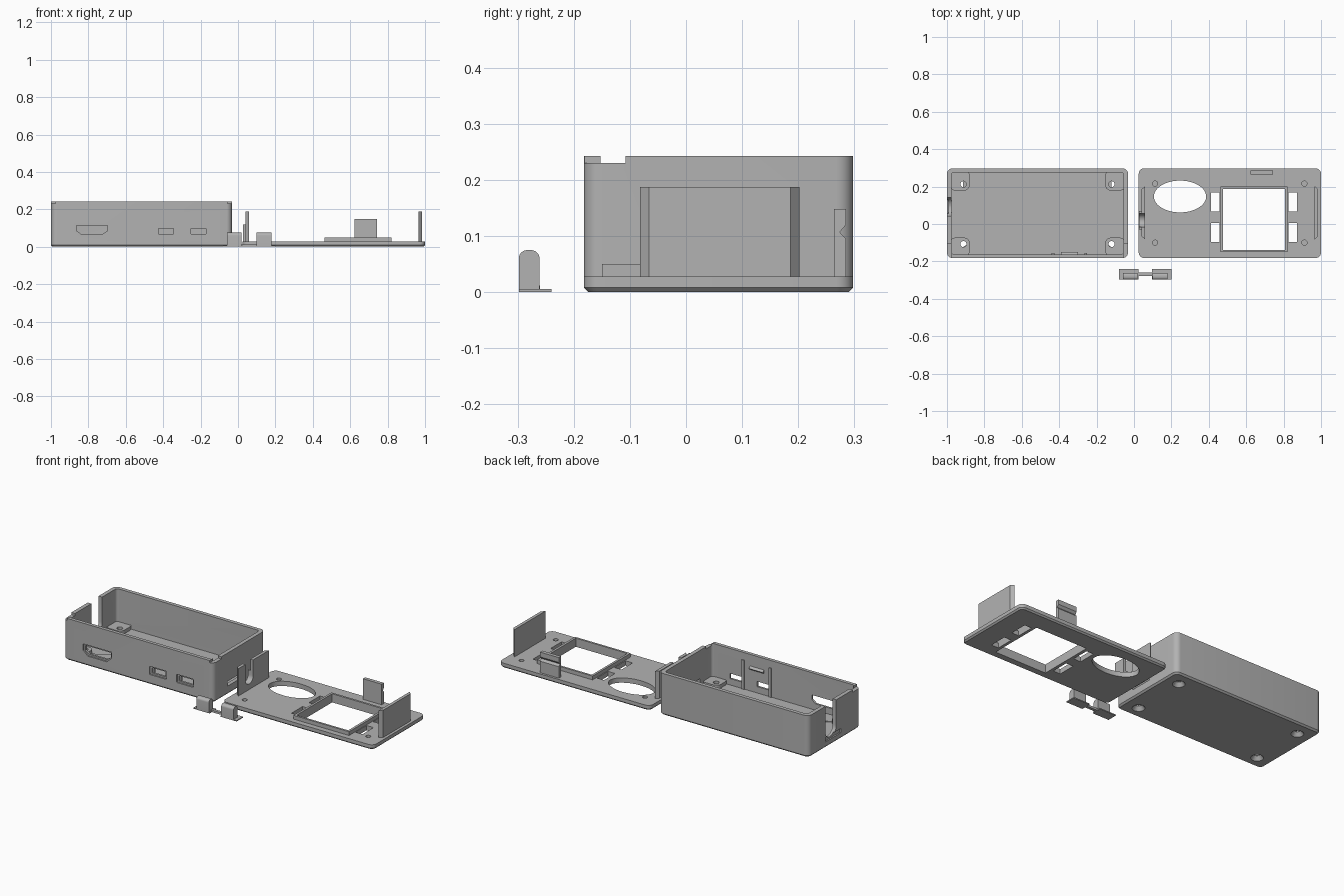
import bpy, bmesh, math
from mathutils import Vector

if "Cube" in bpy.data.objects:
    bpy.data.objects.remove(bpy.data.objects["Cube"])

grey = bpy.data.materials.new("plain_grey")
grey.use_nodes = True
grey.diffuse_color = (0.45, 0.45, 0.45, 1)
grey.node_tree.nodes["Principled BSDF"].inputs["Base Color"].default_value = (0.45, 0.45, 0.45, 1)

AXES = {"z": lambda u, v, w: (u, v, w),
        "x": lambda u, v, w: (w, u, v),
        "y": lambda u, v, w: (u, w, v)}


def rect(u0, v0, u1, v1, r=0, r_low=None, n=6):
    """Rectangle outline; r rounds the upper corners, r_low the lower ones."""
    r_low = r if r_low is None else r_low
    pts = []
    for i, (u, v, rad) in enumerate([(u1, v1, r), (u0, v1, r), (u0, v0, r_low), (u1, v0, r_low)]):
        if not rad:
            pts.append((u, v))
            continue
        cu = u - rad if u == u1 else u + rad
        cv = v - rad if v == v1 else v + rad
        for k in range(n + 1):
            a = math.pi / 2 * (i + k / n)
            pts.append((cu + rad * math.cos(a), cv + rad * math.sin(a)))
    return pts


def ellipse(u, v, ru, rv=None, n=32):
    rv = rv or ru
    return [(u + ru * math.cos(2 * math.pi * k / n), v + rv * math.sin(2 * math.pi * k / n))
            for k in range(n)]


def prism(name, pts, w0, w1, axis="z", chamfer=0, end_scale=1):
    """Extrude an outline from w0 to w1; end_scale tapers it, chamfer trims the low rim."""
    bm = bmesh.new()
    c = sum((Vector(p) for p in pts), Vector((0, 0))) / len(pts)
    far = [c + (Vector(p) - c) * end_scale for p in pts]
    put = AXES[axis]
    low = [bm.verts.new(put(p[0], p[1], w0)) for p in pts]
    high = [bm.verts.new(put(p[0], p[1], w1)) for p in far]
    base = bm.faces.new(low)
    bm.faces.new(high)
    for i in range(len(pts)):
        j = (i + 1) % len(pts)
        bm.faces.new((low[i], low[j], high[j], high[i]))
    bmesh.ops.recalc_face_normals(bm, faces=bm.faces)
    if chamfer:
        bmesh.ops.bevel(bm, geom=list(base.edges), offset=chamfer, segments=1,
                        profile=0.5, affect="EDGES")
    mesh = bpy.data.meshes.new(name)
    bm.to_mesh(mesh)
    bm.free()
    mesh.materials.append(grey)
    ob = bpy.data.objects.new(name, mesh)
    bpy.context.scene.collection.objects.link(ob)
    return ob


def combine(target, tool, operation="DIFFERENCE"):
    mod = target.modifiers.new("combine", "BOOLEAN")
    mod.operation, mod.solver, mod.object = operation, "EXACT", tool
    bpy.context.view_layer.objects.active = target
    bpy.ops.object.modifier_apply(modifier=mod.name)
    bpy.data.objects.remove(tool)


def cut(target, *args, **kw):
    combine(target, prism("cutter", *args, **kw))


def add(target, *args, **kw):
    combine(target, prism("addition", *args, **kw), "UNION")


Y0, Y1 = -0.182, 0.298
FLOOR, TOP = 0.027, 0.243

# Open case with rounded corners
case = prism("case", rect(-1, Y0, -0.032, Y1, 0.03), 0, TOP, chamfer=0.009)
cut(case, rect(-0.977, Y0 + 0.02, -0.055, Y1 - 0.022, 0.015), FLOOR, 0.4)

# Corner pads, screw holes and countersinks
for x, wall_x in ((-0.912, -0.985), (-0.12, -0.045)):
    for y, wall_y in ((0.213, Y1 - 0.01), (-0.107, Y0 + 0.01)):
        px, py = x + math.copysign(0.034, x - wall_x), y + math.copysign(0.034, y - wall_y)
        add(case, rect(min(px, wall_x), min(py, wall_y), max(px, wall_x), max(py, wall_y), 0.03),
            0.015, 0.052)
        cut(case, ellipse(x, y, 0.016), -0.1, 0.1)
        cut(case, ellipse(x, y, 0.034), -0.001, 0.022, end_scale=0.5)

# Front sockets: shallow recess around a through opening
for x0, x1 in ((-0.445, -0.335), (-0.27, -0.16)):
    cut(case, rect(x0, 0.058, x1, 0.106, 0.006), Y0 - 0.02, Y0 + 0.008, "y")
    cut(case, rect(x0 + 0.01, 0.067, x1 - 0.01, 0.097), Y0 - 0.02, Y0 + 0.04, "y")
for d, depth in ((0, 0.008), (0.009, 0.04)):
    cut(case, [(-0.872 + d, 0.122 - d), (-0.69 - d, 0.122 - d), (-0.69 - d, 0.085),
               (-0.72 - d / 2, 0.058 + d), (-0.842 + d / 2, 0.058 + d), (-0.872 + d, 0.085)],
        Y0 - 0.02, Y0 + depth, "y")

# End wall slots, cable notch and top corner notches
cut(case, rect(-0.05, 0.05, 0.085, 0.078), -0.07, 0, "x")
cut(case, rect(0, 0.035, 0.14, 0.06), -1.1, -0.992, "x")
cut(case, rect(0.043, 0.045, 0.143, 0.4, 0, 0.0499), -1.1, -0.96, "x")
for x in (-1.0125, -0.0195):
    cut(case, rect(x - 0.0365, Y0 - 0.1, x + 0.0365, -0.108), 0.23, 0.4)

# Catch on the inside of the front wall
catch = prism("catch", [(Y0 + 0.015, 0.15), (Y0 + 0.032, 0.165), (Y0 + 0.015, 0.18)],
              -0.39, -0.3, "x")
for i, x in enumerate((-0.44, -0.265)):
    prism(f"catch_rib_{i + 1}", rect(x, Y0 + 0.015, x + 0.015, Y0 + 0.027), FLOOR, 0.2)

# Curved raised areas of the floor
for name, wall, edge, peak in (("floor_curve_back", Y1 - 0.024, 0.18, 0.078),
                               ("floor_curve_front", Y0 + 0.022, -0.125, 0.025)):
    arc = [(-0.517 + 0.398 * t / 16, peak + (edge - peak) * (t / 16) ** 2) for t in range(-16, 17)]
    prism(name, arc + [(-0.119, wall), (-0.915, wall)], FLOOR - 0.004, FLOOR + 0.004)

# Lid with framed window, oval vent, clip slots and blind screw holes
lid = prism("lid", rect(0.025, Y0, 1, Y1, 0.03), 0, 0.028, chamfer=0.008)
add(lid, rect(0.463, -0.15, 0.822, 0.2), 0.01, 0.05)
cut(lid, rect(0.476, -0.138, 0.808, 0.188), -0.1, 0.1)
cut(lid, ellipse(0.246, 0.147, 0.14, 0.085, 48), -0.1, 0.1)
for x in (0.412, 0.825):
    for y in (-0.096, 0.066):
        cut(lid, rect(x, y, x + 0.046, y + 0.102), -0.1, 0.1)
for x in (0.113, 0.911):
    for y in (0.216, -0.1):
        cut(lid, ellipse(x, y, 0.014, n=20), 0.012, 0.1)

# Upright end panels, mirrored; the one by the cable gets a round-bottomed slot
panels = []
for name, inner, outer in (("cable_panel", 0.059, 0.041), ("end_panel", 0.966, 0.984)):
    panels.append(prism(name, [(inner, -0.082), (outer, -0.066), (outer, 0.186), (inner, 0.202)],
                        0.02, 0.187))
cable_panel = panels[0]
add(cable_panel, rect(-0.03, 0.02, 0.07, 0.12), 0.026, 0.05, "x")
cut(cable_panel, rect(-0.015, 0.06, 0.055, 0.4, 0, 0.0349), 0, 0.1, "x")

# Snap tab with a V groove
snap_tab = prism("snap_tab", [(0.264, 0.02), (0.285, 0.02), (0.285, 0.095), (0.274, 0.107),
                              (0.285, 0.12), (0.285, 0.148), (0.264, 0.148)], 0.622, 0.743, "x")

# Pair of buttons on flanges joined by a thin bar
for i, (x0, x1, b0) in enumerate(((-0.08, 0.025, -0.06), (0.095, 0.2, 0.1))):
    prism(f"button_flange_{i + 1}", rect(x0, -0.298, x1, -0.24), 0, 0.006)
    prism(f"button_{i + 1}", rect(-0.298, 0.002, -0.261, 0.075, 0.015, 0), b0, b0 + 0.08, "x")
prism("button_bar", rect(0.02, -0.277, 0.1, -0.26), 0, 0.012)

# Smooth the rounded corners, keep edges crisp
for ob in bpy.context.scene.objects:
    ob.select_set(ob.type == "MESH")
bpy.context.view_layer.objects.active = case
bpy.ops.object.shade_smooth_by_angle(angle=math.radians(30))
